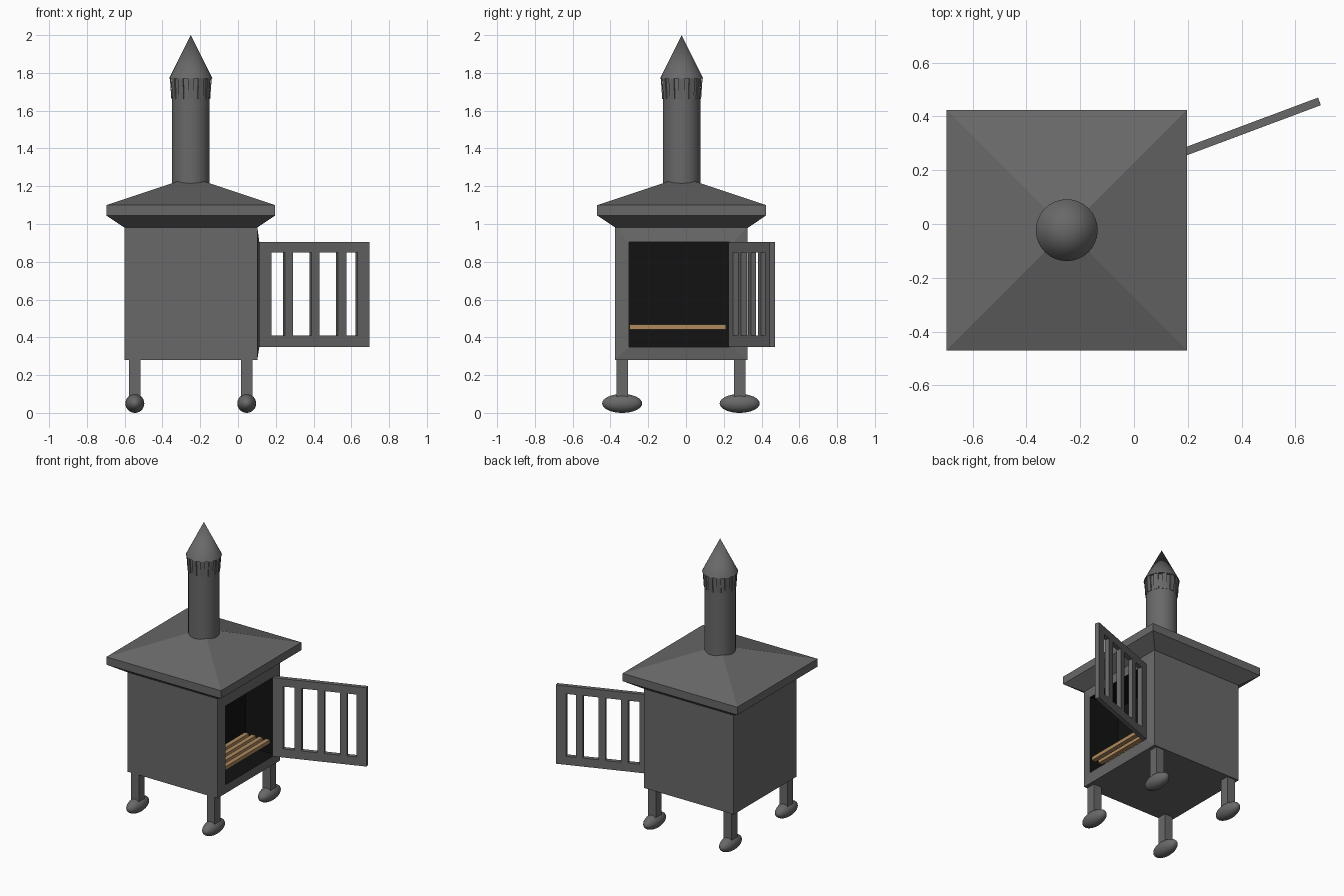
import bpy, bmesh, math
from mathutils import Matrix, Vector

if "Cube" in bpy.data.objects:
    bpy.data.objects.remove(bpy.data.objects["Cube"])

CX, CY = -0.25, -0.023


def material(name, rgb):
    m = bpy.data.materials.new(name)
    m.diffuse_color = (*rgb, 1)
    m.use_nodes = True
    m.node_tree.nodes["Principled BSDF"].inputs["Base Color"].default_value = m.diffuse_color
    return m


IRON = material("iron", (0.14, 0.14, 0.14))
SOOT = material("soot", (0.006, 0.006, 0.006))
WOOD = material("wood", (0.42, 0.25, 0.11))


def finish(name, bm, mats=(IRON,), smooth=None):
    bmesh.ops.recalc_face_normals(bm, faces=bm.faces)
    me = bpy.data.meshes.new(name)
    bm.to_mesh(me)
    bm.free()
    for m in mats:
        me.materials.append(m)
    ob = bpy.data.objects.new(name, me)
    bpy.context.collection.objects.link(ob)
    if smooth:
        bpy.context.view_layer.objects.active = ob
        ob.select_set(True)
        bpy.ops.object.shade_smooth_by_angle(angle=math.radians(smooth))
        ob.select_set(False)
    return ob


def add_box(bm, lo, hi, matrix=Matrix()):
    lo, hi = Vector(lo), Vector(hi)
    m = matrix @ Matrix.Translation((lo + hi) / 2) @ Matrix.Diagonal((*(hi - lo), 1))
    bmesh.ops.create_cube(bm, size=1, matrix=m)


def loft(bm, rings):
    """Join rings of points; close both ends."""
    vs = [[bm.verts.new(p) for p in r] for r in rings]
    faces = [bm.faces.new(vs[0])]
    for a, b in zip(vs, vs[1:]):
        n = len(a)
        for i in range(n):
            j = (i + 1) % n
            faces.append(bm.faces.new((a[i], a[j], b[j], b[i])))
    faces.append(bm.faces.new(vs[-1]))
    return faces


# Firebox: outer shell, slightly proud rim round the opening, black chamber
def yz_ring(x, y0, y1, z0, z1):
    return [(x, y0, z0), (x, y1, z0), (x, y1, z1), (x, y0, z1)]


bm = bmesh.new()
outer = (-0.375, 0.325, 0.28, 0.985)
inner = (-0.303, 0.253, 0.35, 0.905)
faces = loft(bm, [yz_ring(-0.60, *outer), yz_ring(0.102, *outer),
                  yz_ring(0.113, *inner), yz_ring(-0.12, *inner)])
for f in faces[-5:]:
    f.material_index = 1
finish("firebox", bm, (IRON, SOOT))

# Hipped roof with sloping soffit
bm = bmesh.new()
loft(bm, [[(CX + sx * h, CY + sy * h, z) for sx, sy in ((-1, -1), (1, -1), (1, 1), (-1, 1))]
          for h, z in ((0.35, 0.98), (0.447, 1.045), (0.447, 1.10), (0.02, 1.242))])
finish("roof", bm)

# Chimney pipe
bm = bmesh.new()
bmesh.ops.create_cone(bm, cap_ends=True, segments=32, radius1=0.1, radius2=0.1, depth=0.62,
                      matrix=Matrix.Translation((CX, CY, 1.46)))
finish("chimney_pipe", bm, smooth=40)

# Chimney cap cone
bm = bmesh.new()
bmesh.ops.create_cone(bm, cap_ends=True, segments=32, radius1=0.115, radius2=0, depth=0.23,
                      matrix=Matrix.Translation((CX, CY, 1.885)))
finish("chimney_cap", bm, smooth=40)

# Flared straps holding the cap
bm = bmesh.new()
for i in range(12):
    m = (Matrix.Translation((CX, CY, 0)) @ Matrix.Rotation(math.tau * i / 12, 4, 'Z')
         @ Matrix.Translation((0.1, 0, 1.662)) @ Matrix.Rotation(math.radians(4), 4, 'Y'))
    add_box(bm, (-0.003, -0.016, 0), (0.003, 0.016, 0.112), m)
finish("cap_straps", bm)

# Legs and rounded feet
for sx, side in ((-1, "left"), (1, "right")):
    for sy, end in ((-1, "front"), (1, "back")):
        x, y = CX + sx * 0.296, CY + 0.0 - 0.004 + sy * 0.311
        bm = bmesh.new()
        add_box(bm, (x - 0.031, y - 0.031, 0.08), (x + 0.031, y + 0.031, 0.285))
        finish(f"{end}_{side}_leg", bm)
        bm = bmesh.new()
        bmesh.ops.create_uvsphere(bm, u_segments=32, v_segments=16, radius=1,
                                  matrix=Matrix.Translation((x, y, 0.05)) @ Matrix.Diagonal((0.05, 0.106, 0.05, 1)))
        finish(f"{end}_{side}_foot", bm, smooth=60)

# Open barred door, hinged at the back edge of the opening
hinge = Matrix.Translation((0.107, 0.238, 0)) @ Matrix.Rotation(math.radians(20.5), 4, 'Z')
L, T = 0.622, 0.015
bm = bmesh.new()
for u0, u1 in ((0, 0.07), (L - 0.066, L)):
    add_box(bm, (u0, -T, 0.35), (u1, T, 0.905), hinge)
for z0, z1 in ((0.35, 0.41), (0.85, 0.905)):
    add_box(bm, (0.07, -T, z0), (L - 0.066, T, z1), hinge)
for i in range(3):
    u = 0.169 + i * 0.15
    add_box(bm, (u - 0.023, -T, 0.41), (u + 0.023, T, 0.85), hinge)
finish("door", bm)

# Wooden grate slats
bm = bmesh.new()
for i in range(4):
    x = 0.085 - i * 0.055
    add_box(bm, (x - 0.016, -0.298, 0.442), (x + 0.016, 0.213, 0.468))
finish("grate_slats", bm, (WOOD,))
